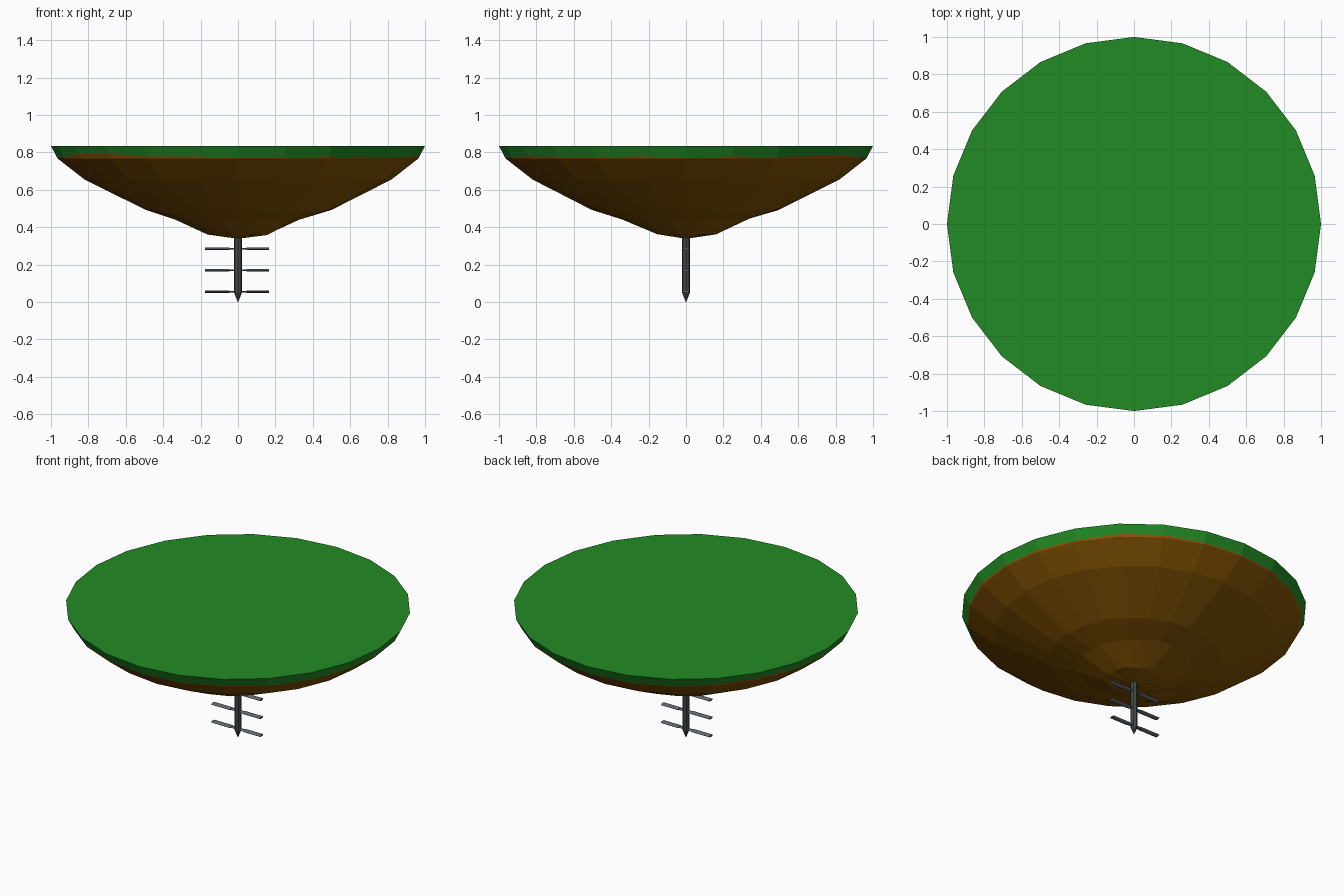
import bpy, bmesh, math, random
from mathutils import Matrix

if "Cube" in bpy.data.objects:
    bpy.data.objects.remove(bpy.data.objects["Cube"])

random.seed(4)
SIDES = 24


def material(name, rgb):
    m = bpy.data.materials.new(name)
    m.diffuse_color = (*rgb, 1)
    m.use_nodes = True
    m.node_tree.nodes["Principled BSDF"].inputs["Base Color"].default_value = m.diffuse_color
    return m


grass = material("grass green", (0.016, 0.258, 0.018))
clay = material("orange clay", (0.32, 0.082, 0.002))
earth = material("brown earth", (0.23, 0.088, 0.001))
iron = material("dark iron", (0.055, 0.070, 0.066))
steel = material("grey steel", (0.14, 0.15, 0.17))


def finish(name, bm, mats):
    bmesh.ops.recalc_face_normals(bm, faces=bm.faces)
    me = bpy.data.meshes.new(name)
    bm.to_mesh(me)
    bm.free()
    for m in mats:
        me.materials.append(m)
    ob = bpy.data.objects.new(name, me)
    bpy.context.collection.objects.link(ob)
    return ob


def lathe(name, profile, sides, mats, band_mats, wobble=None):
    """Rings of (radius, z) joined by quads; wobble(ring, r, z) roughens a ring."""
    bm = bmesh.new()
    rings = []
    for k, (r0, z0) in enumerate(profile):
        ring = []
        for i in range(sides):
            a = 2 * math.pi * i / sides
            r, z = wobble(k, r0, z0) if wobble else (r0, z0)
            ring.append(bm.verts.new((r * math.cos(a), r * math.sin(a), z)))
        rings.append(ring)
    for k in range(len(rings) - 1):
        for i in range(sides):
            j = (i + 1) % sides
            f = bm.faces.new((rings[k][i], rings[k][j], rings[k + 1][j], rings[k + 1][i]))
            f.material_index = band_mats[k]
    top = bm.faces.new(rings[0])
    top.material_index = band_mats[0]
    end = bm.faces.new(rings[-1])
    end.material_index = band_mats[-1]
    return finish(name, bm, mats)


# floating island: grass lid, ragged clay line, earth bowl
def ragged(k, r, z):
    if k == 1:                       # ragged grass edge slides along the rim slope
        t = random.choice((0, 0, 0.004, 0.008, 0.018))
        return r + 0.52 * t, z + t
    if k in (4, 5, 6):
        return r + random.uniform(-0.008, 0.008), z + random.uniform(-0.004, 0.004)
    return r, z


lathe("island",
      [(1.0, 0.835), (0.968, 0.774), (0.965, 0.768), (0.82, 0.655), (0.495, 0.495),
       (0.335, 0.443), (0.155, 0.362), (0.01, 0.340)],
      SIDES, [grass, clay, earth], [0, 1, 2, 2, 2, 2, 2], ragged)

# mast with pointed foot
lathe("mast", [(0.021, 0.36), (0.021, 0.05), (0.001, 0.0)], 8, [iron], [0, 0])

# three pairs of side rungs: flattened rods with a thin link to the mast
for n, z in enumerate((0.285, 0.17, 0.056)):
    for side, x0, x1 in (("left", -0.177, -0.045), ("right", 0.045, 0.166)):
        link = (-0.05, -0.01) if side == "left" else (0.01, 0.05)
        for part, (a, b), w, h in (("rung", (x0, x1), 0.036, 0.013),
                                   ("rung_link", link, 0.030, 0.008)):
            bm = bmesh.new()
            bmesh.ops.create_cone(bm, cap_ends=True, segments=8, radius1=0.5,
                                  radius2=0.5, depth=1)
            bm.transform(Matrix.Translation(((a + b) / 2, 0, z))
                         @ Matrix.Diagonal((b - a, w, h, 1))
                         @ Matrix.Rotation(math.pi / 2, 4, 'Y'))
            finish(f"{side}_{part}_{n + 1}", bm, [steel])
